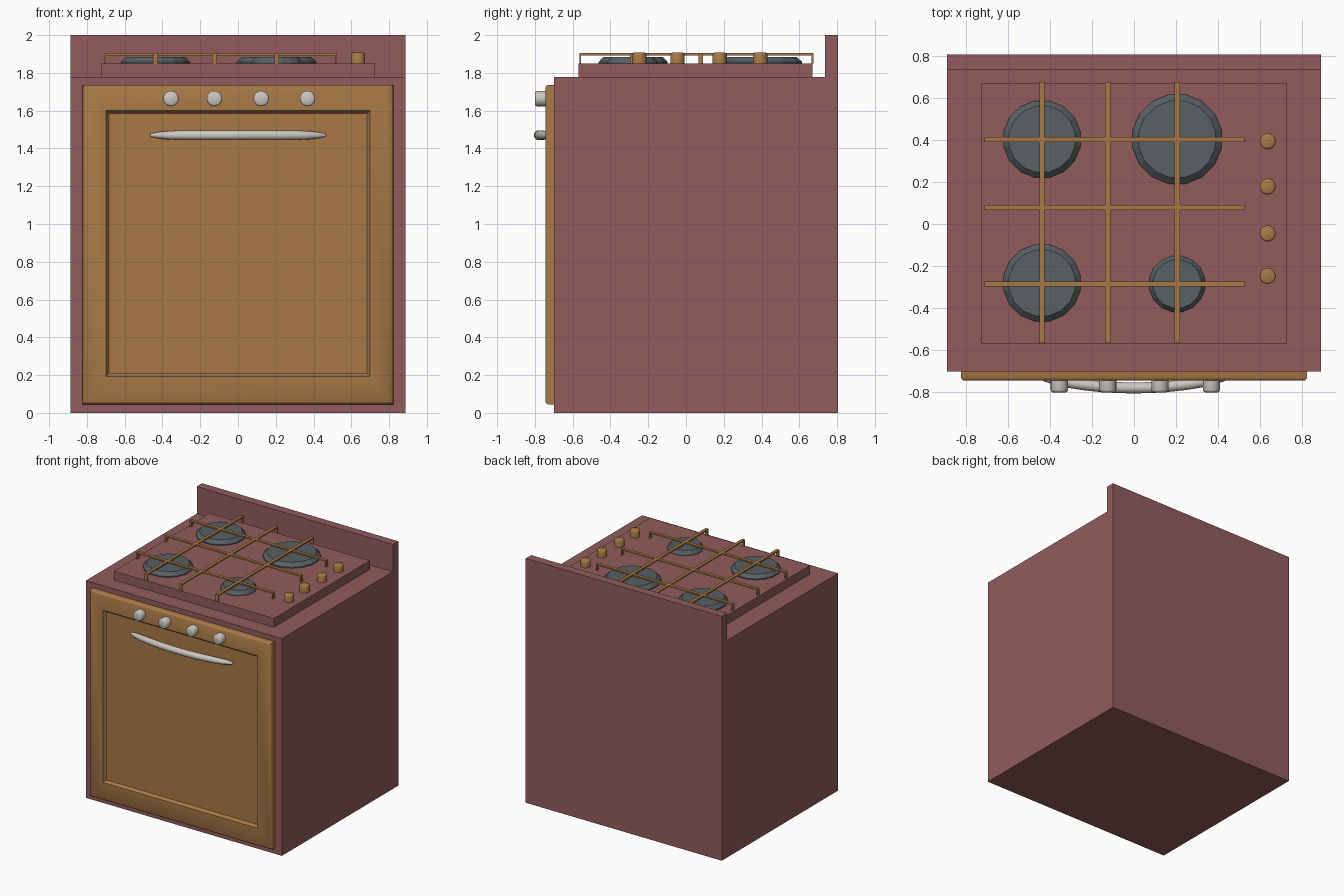
import bpy, bmesh, math
from mathutils import Matrix

if "Cube" in bpy.data.objects:
    bpy.data.objects.remove(bpy.data.objects["Cube"])


def lin(c):
    c /= 255
    return c / 12.92 if c <= 0.04045 else ((c + 0.055) / 1.055) ** 2.4


def material(name, r, g, b):
    m = bpy.data.materials.new(name)
    m.diffuse_color = (lin(r), lin(g), lin(b), 1)
    m.use_nodes = True
    m.node_tree.nodes["Principled BSDF"].inputs["Base Color"].default_value = m.diffuse_color
    return m


MAROON = material("maroon_enamel", 146, 92, 92)
BROWN = material("warm_brown", 168, 121, 70)
SILVER = material("silver", 204, 198, 192)
GREY = material("burner_grey", 88, 96, 99)


def finish(name, bm, mat, smooth=None):
    bmesh.ops.recalc_face_normals(bm, faces=bm.faces)
    me = bpy.data.meshes.new(name)
    bm.to_mesh(me)
    bm.free()
    me.materials.append(mat)
    ob = bpy.data.objects.new(name, me)
    bpy.context.collection.objects.link(ob)
    if smooth:
        bpy.ops.object.select_all(action='DESELECT')
        ob.select_set(True)
        bpy.context.view_layer.objects.active = ob
        bpy.ops.object.shade_smooth_by_angle(angle=math.radians(smooth))
    return ob


def skin(name, rings, mat, smooth=None, matrix=None):
    """Bridge a list of equal-length point rings and cap both ends."""
    bm = bmesh.new()
    vs = [[bm.verts.new(p) for p in ring] for ring in rings]
    n = len(vs[0])
    for a, b in zip(vs, vs[1:]):
        for i in range(n):
            j = (i + 1) % n
            bm.faces.new((a[i], a[j], b[j], b[i]))
    bm.faces.new(vs[0])
    bm.faces.new(vs[-1])
    if matrix:
        bm.transform(matrix)
    return finish(name, bm, mat, smooth)


def add_box(bm, x0, x1, y0, y1, z0, z1):
    m = (Matrix.Translation(((x0 + x1) / 2, (y0 + y1) / 2, (z0 + z1) / 2))
         @ Matrix.Diagonal((x1 - x0, y1 - y0, z1 - z0, 1)))
    bmesh.ops.create_cube(bm, size=1, matrix=m)


def box(name, dims, mat):
    bm = bmesh.new()
    add_box(bm, *dims)
    return finish(name, bm, mat)


def lathe(name, profile, sides, matrix, mat, smooth=None):
    rings = [[(r * math.cos(2 * math.pi * i / sides),
               r * math.sin(2 * math.pi * i / sides), z) for i in range(sides)]
             for r, z in profile]
    return skin(name, rings, mat, smooth, matrix)


# body with backsplash: L-shaped side profile
side = [(-0.70, 0), (0.805, 0), (0.805, 2.0), (0.735, 2.0), (0.735, 1.778), (-0.70, 1.778)]
skin("oven_body", [[(x, y, z) for y, z in side] for x in (-0.888, 0.888)], MAROON)

# raised cooktop plate
box("cooktop_plate", (-0.725, 0.725, -0.57, 0.67, 1.778, 1.85), MAROON)


# door: rounded slab with a recessed panel, as nested rectangles
def rect(inset, y, x=0.823, z0=0.045, z1=1.737):
    return [(-x + inset, y, z0 + inset), (x - inset, y, z0 + inset),
            (x - inset, y, z1 - inset), (-x + inset, y, z1 - inset)]


panel = dict(x=0.70, z0=0.193, z1=1.602)
skin("oven_door", [rect(0, -0.695), rect(0, -0.728), rect(0.005, -0.739), rect(0.015, -0.745),
                   rect(0, -0.745, **panel), rect(0.006, -0.732, **panel),
                   rect(0.016, -0.722, **panel)], BROWN, 35)

# bowed door handle
N, L = 24, 0.462
handle = []
for k in range(N + 1):
    t = -math.cos(math.pi * k / N)
    r = 0.026 * max(0.12, (1 - abs(t) ** 6)) ** 0.5
    yc = -0.779 + 0.055 * t * t
    handle.append([(t * L, yc + r * math.cos(a), 1.47 + r * math.sin(a))
                   for a in [2 * math.pi * i / 16 for i in range(16)]])
skin("door_handle", handle, SILVER, 60)

# front knobs
knob = [(0.041, 0), (0.041, 0.048), (0.038, 0.056), (0.031, 0.060)]
for i, x in enumerate((-0.355, -0.125, 0.123, 0.368)):
    lathe(f"front_knob_{i + 1}", knob, 20,
          Matrix.Translation((x, -0.74, 1.664)) @ Matrix.Rotation(math.pi / 2, 4, 'X'),
          SILVER, 60)

# burners
for i, (x, y, r) in enumerate([(-0.437, 0.403, 0.186), (0.205, 0.403, 0.216),
                               (-0.437, -0.28, 0.186), (0.205, -0.285, 0.135)]):
    lathe(f"burner_{i + 1}", [(r, 1.85), (r, 1.858), (r * 0.86, 1.885)], 16,
          Matrix.Translation((x, y, 0)) @ Matrix.Rotation(math.pi / 16, 4, 'Z'), GREY)

# pan grate: crossing bars with a leg at each end
bm = bmesh.new()
w, leg, z0, z1, zt = 0.0125, 0.01, 1.85, 1.893, 1.904
X0, X1, Y0, Y1 = -0.71, 0.525, -0.565, 0.675
for y in (0.402, 0.078, -0.285):
    add_box(bm, X0, X1, y - w, y + w, z1, zt)
    add_box(bm, X0, X0 + leg, y - w, y + w, z0, z1)
    add_box(bm, X1 - leg, X1, y - w, y + w, z0, z1)
for x in (-0.437, -0.125, 0.205):
    add_box(bm, x - w, x + w, Y0, Y1, z1, zt + 0.001)
    add_box(bm, x - w, x + w, Y0, Y0 + leg, z0, z1)
    add_box(bm, x - w, x + w, Y1 - leg, Y1, z0, z1)
finish("pan_grate", bm, BROWN)

# cooktop knobs
for i, y in enumerate((0.393, 0.178, -0.045, -0.247)):
    lathe(f"cooktop_knob_{i + 1}", [(0.038, 0), (0.038, 0.05), (0.035, 0.056), (0.029, 0.059)],
          20, Matrix.Translation((0.635, y, 1.848)), BROWN, 60)
